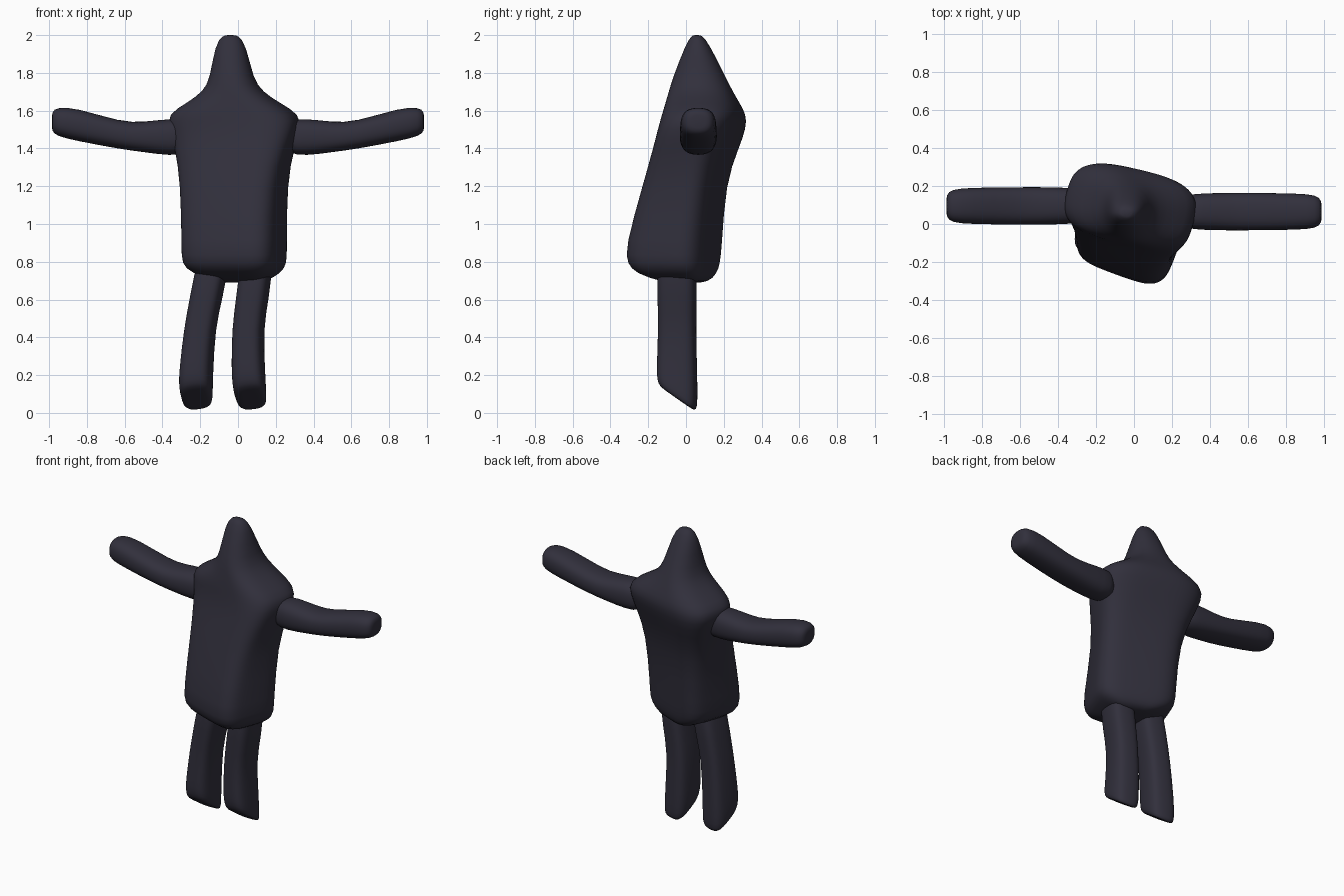
import bpy, bmesh, math
from mathutils import Vector

if "Cube" in bpy.data.objects:
    bpy.data.objects.remove(bpy.data.objects["Cube"])

dark = bpy.data.materials.new("dark slate")
dark.diffuse_color = (0.031, 0.029, 0.045, 1)
dark.use_nodes = True
dark.node_tree.nodes["Principled BSDF"].inputs["Base Color"].default_value = dark.diffuse_color


def clamp(t):
    return max(0.0, min(1.0, t))


def outline(u, v, angle, power, aspect, n):
    """Rotated superellipse fitted to the box u[0]..u[1], v[0]..v[1]."""
    pts = []
    a = math.radians(angle)
    for i in range(n):
        t = 2 * math.pi * i / n
        c, s = math.cos(t), math.sin(t)
        x = math.copysign(abs(c) ** (2 / power), c) * aspect
        y = math.copysign(abs(s) ** (2 / power), s)
        pts.append((x * math.cos(a) - y * math.sin(a), x * math.sin(a) + y * math.cos(a)))
    mx, my = max(p[0] for p in pts), max(p[1] for p in pts)
    return [((u[0] + u[1]) / 2 + p[0] / mx * (u[1] - u[0]) / 2,
             (v[0] + v[1]) / 2 + p[1] / my * (v[1] - v[0]) / 2) for p in pts]


def loft(name, loops):
    """Skin a stack of point loops and close both ends."""
    bm = bmesh.new()
    loops = [[bm.verts.new(p) for p in loop] for loop in loops]
    n = len(loops[0])
    for low, high in zip(loops, loops[1:]):
        for i in range(n):
            j = (i + 1) % n
            bm.faces.new((low[i], low[j], high[j], high[i]))
    for loop in (loops[0], loops[-1]):
        mid = bm.verts.new(sum((p.co for p in loop), Vector()) / n)
        for i in range(n):
            bm.faces.new((loop[i], loop[(i + 1) % n], mid))
    bmesh.ops.recalc_face_normals(bm, faces=bm.faces)
    for f in bm.faces:
        f.smooth = True
    mesh = bpy.data.meshes.new(name)
    bm.to_mesh(mesh)
    bm.free()
    mesh.materials.append(dark)
    ob = bpy.data.objects.new(name, mesh)
    bpy.context.collection.objects.link(ob)
    sub = ob.modifiers.new("smooth", "SUBSURF")
    sub.levels = sub.render_levels = 1


# Torso and head: one leaning, twisted body (height, x range, y range)
body = [
    (0.69, -0.10, 0.14, -0.12, 0.12),
    (0.74, -0.25, 0.23, -0.27, 0.165),
    (0.79, -0.30, 0.26, -0.31, 0.18),
    (0.87, -0.30, 0.26, -0.325, 0.19),
    (1.22, -0.305, 0.26, -0.225, 0.21),
    (1.40, -0.335, 0.30, -0.175, 0.28),
    (1.51, -0.365, 0.33, -0.147, 0.32),
    (1.58, -0.375, 0.33, -0.128, 0.32),
    (1.64, -0.275, 0.225, -0.11, 0.285),
    (1.70, -0.185, 0.13, -0.092, 0.25),
    (1.77, -0.148, 0.08, -0.072, 0.213),
    (1.95, -0.122, 0.043, -0.002, 0.125),
    (2.0, -0.08, 0.0, 0.03, 0.085),
]
loops = []
for z, x0, x1, y0, y1 in body:
    # boxy and twisted low down, wide at the shoulders, round at the head
    upper = clamp((z - 1.2) / 0.3)
    head = clamp((z - 1.5) / 0.25)
    shape = outline((x0, x1), (y0, y1), -20 + 6 * upper,
                    4 - 0.8 * upper - head, 1.2 + 0.6 * upper - 0.8 * head, 32)
    loops.append([Vector((x, y, z)) for x, y in shape])
loft("body", loops)

# Arms: distance from centre, half depth, height range
arm = [
    (0.26, 0.09, 1.37, 1.55),
    (0.36, 0.097, 1.36, 1.56),
    (0.50, 0.1, 1.38, 1.54),
    (0.62, 0.099, 1.395, 1.54),
    (0.86, 0.097, 1.44, 1.618),
    (0.96, 0.088, 1.465, 1.618),
    (0.985, 0.06, 1.49, 1.595),
]
for name, side, mid in (("left_arm", -1, 0.095), ("right_arm", 1, 0.065)):
    loft(name, [[Vector((side * d, y, z)) for y, z in
                 outline((mid - w, mid + w), (z0, z1), 0, 2.5, 1, 20)]
                for d, w, z0, z1 in arm])

# Legs: height, left centre, right centre, half width; soles slant down to the back
leg = [
    (0.075, -0.222, 0.07, 0.065),
    (0.082, -0.222, 0.066, 0.086),
    (0.13, -0.223, 0.06, 0.091),
    (0.21, -0.222, 0.055, 0.091),
    (0.45, -0.203, 0.05, 0.084),
    (0.60, -0.17, 0.077, 0.088),
    (0.86, -0.12, 0.105, 0.09),
]
for name, col in (("left_leg", 1), ("right_leg", 2)):
    loops = []
    for row in leg:
        h, x, w = row[0], row[col], row[3]
        mid, depth = -0.047, w * 1.2
        tilt = -0.7 * clamp((0.3 - h) / 0.17)
        shape = outline((x - w, x + w), (mid - depth, mid + depth), -10, 3.2, 0.85, 20)
        loops.append([Vector((a, b, h + tilt * (b - mid))) for a, b in shape])
    loft(name, loops)
